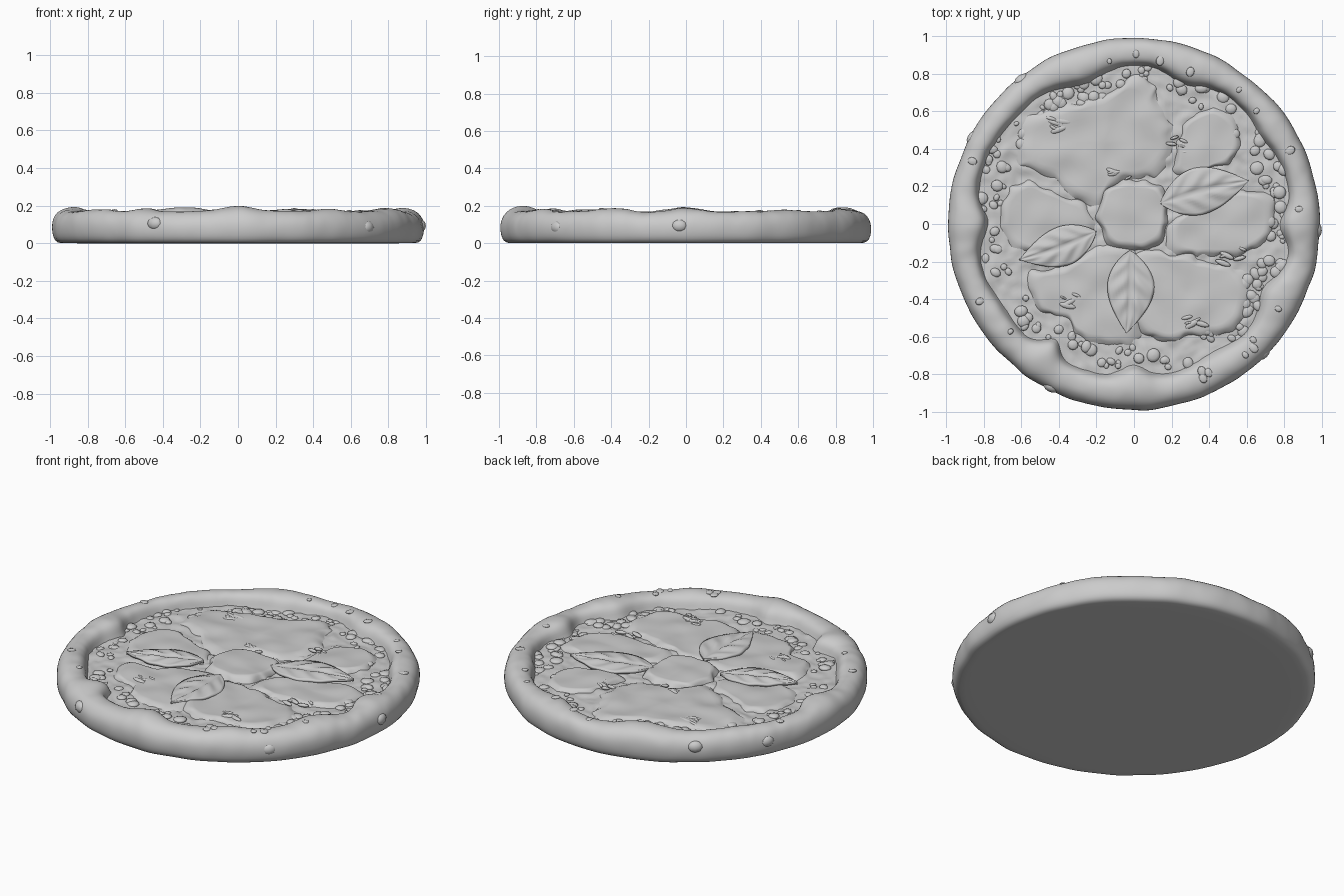
import bpy, random
from math import sin, cos, pi, exp, radians
from mathutils import Vector, noise

if "Cube" in bpy.data.objects:
    bpy.data.objects.remove(bpy.data.objects["Cube"])

random.seed(4)
SAUCE_Z = 0.106


def n3(x, y, z, f):
    return noise.noise(Vector((x * f, y * f, z * f)))


def make(name, verts, faces, subsurf=0):
    me = bpy.data.meshes.new(name)
    me.from_pydata(verts, [], faces)
    me.update()
    for p in me.polygons:
        p.use_smooth = True
    ob = bpy.data.objects.new(name, me)
    bpy.context.collection.objects.link(ob)
    if subsurf:
        m = ob.modifiers.new("smooth", 'SUBSURF')
        m.levels = m.render_levels = subsurf
    return ob


def ring_faces(rings, n):
    return [(r * n + i, (r + 1) * n + i, (r + 1) * n + (i + 1) % n, r * n + (i + 1) % n)
            for r in range(rings - 1) for i in range(n)]


# Swellings of the rim: angle, inward push, angular width, extra height
BUMPS = [(0, .06, 7, .022), (34, .02, 7, .010), (70, .05, 9, .018), (109, .05, 10, .024),
         (155, -.01, 12, .0), (180, .06, 8, .026), (236, .075, 5, .020), (270, .06, 7, .026),
         (300, .02, 9, .010), (333, .06, 9, .020), (213, .01, 8, .010)]


def rim(a):
    d = a * 180 / pi
    rin, top = 0.848, 0.0
    if 190 < d < 350:
        rin -= 0.025 * sin((d - 190) / 160 * pi)
    for c, push, w, h in BUMPS:
        k = exp(-(((d - c + 180) % 360 - 180) / w) ** 2)
        rin -= push * k
        top += h * k
    rout = 0.991 + 0.008 * n3(cos(a), sin(a), 3, 6)
    return rin, rout, top


# Crust: (fraction across the rim, height), closed by a flat underside
PROFILE = [(-.12, .075), (-.02, .105), (.03, .133), (.13, .157), (.3, .168), (.5, .169), (.7, .161),
           (.86, .143), (.97, .112), (1, .075), (.97, .035), (.88, .010), (.74, 0), (.5, 0)]
N = 240
verts = []
for t, z in PROFILE:
    for i in range(N):
        a = 2 * pi * i / N
        rin, rout, top = rim(a)
        r = rin + (rout - rin) * t if z > .05 else rout - .16 * (1 - t)
        x, y = r * cos(a), r * sin(a)
        k = z / .169 if z > .03 else 0
        zz = z + k * (top + .010 * n3(x, y, 0, 5) + .005 * n3(x, y, z, 18))
        dr = k * (.005 * n3(x, y, z + 5, 11) + .003 * n3(x, y, z + 5, 26))
        verts.append((x + dr * cos(a), y + dr * sin(a), max(zz, 0)))
faces = ring_faces(len(PROFILE), N)
verts.append((0, 0, 0))
last = (len(PROFILE) - 1) * N
faces += [(last + i, len(verts) - 1, last + (i + 1) % N) for i in range(N)]
make("crust", verts, faces, 1)


def sauce_height(x, y):
    return SAUCE_Z + .010 * n3(x, y, 2, 9) + .008 * n3(x, y, 4, 22)


# Sauce layer
SR, SN = 70, 240
verts = []
for j in range(SR):
    for i in range(SN):
        a = 2 * pi * i / SN
        r = (.005 + .995 * j / (SR - 1)) * (rim(a)[0] + .01)
        x, y = r * cos(a), r * sin(a)
        verts.append((x, y, sauce_height(x, y)))
make("sauce", verts, ring_faces(SR, SN) + [tuple(range(SN))])


# Melted cheese patches from a few outline points
def cheese(name, pts, lift):
    n, sub, out = len(pts), 12, []
    for i in range(n):
        p0, p1, p2, p3 = (Vector(pts[(i + k) % n]) for k in (-1, 0, 1, 2))
        for s in range(sub):
            t = s / sub
            out.append(.5 * (2 * p1 + (p2 - p0) * t + (2 * p0 - 5 * p1 + 4 * p2 - p3) * t * t
                             + (3 * p1 - p0 - 3 * p2 + p3) * t ** 3))
    if sum(out[i - 1].cross(out[i]) for i in range(len(out))) < 0:
        out.reverse()
    c = sum(out, Vector((0, 0))) / len(out)
    vs, m = [], len(out)
    levels = [.04, .1, .2, .3, .4, .5, .6, .7, .8, .87, .93, .97, 1, 1.02, 1.04]
    for s in levels:
        for p in out:
            q = c + (p - c) * s
            wob = s ** 4 * .03
            q = q + Vector((n3(q.x, q.y, 1, 12), n3(q.x, q.y, 7, 12))) * wob
            edge = max(0, min(1, (1.04 - s) / .16))
            z = SAUCE_Z - .012 + (lift + .012) * edge ** .7 + edge * .012 * n3(q.x, q.y, 9, 7)
            vs.append((q.x, q.y, z))
    make(name, vs, ring_faces(len(levels), m) + [tuple(range(m))])


cheese("cheese_top", [(0, .79), (.1, .73), (.14, .64), (.21, .5), (.18, .34), (.06, .25), (-.1, .22),
                      (-.2, .1), (-.36, .16), (-.46, .26), (-.61, .32), (-.6, .52), (-.42, .62), (-.15, .69)], .020)
cheese("cheese_upper_right", [(.22, .4), (.28, .54), (.42, .62), (.54, .54), (.54, .36), (.4, .28), (.25, .26)], .022)
cheese("cheese_right", [(.2, .02), (.4, .12), (.58, .18), (.72, .14), (.74, -.03), (.62, -.14), (.4, -.17), (.2, -.14)], .020)
cheese("cheese_lower_right", [(.0, -.16), (.2, -.15), (.4, -.2), (.58, -.25), (.61, -.42), (.52, -.56),
                              (.3, -.6), (.1, -.62), (-.04, -.45)], .020)
cheese("cheese_lower_left", [(.0, -.15), (-.2, -.13), (-.36, -.22), (-.55, -.28), (-.52, -.44), (-.36, -.5),
                             (-.3, -.6), (-.12, -.64), (.04, -.57)], .019)
cheese("cheese_left", [(-.22, .06), (-.42, .17), (-.6, .22), (-.71, .08), (-.66, -.1), (-.5, -.15), (-.25, -.08)], .018)
cheese("cheese_center", [(-.2, .05), (-.14, .2), (.0, .23), (.14, .2), (.18, .06), (.14, -.09), (0, -.13), (-.14, -.1)], .033)


# Basil leaves with a midrib groove, quilted veins and drooping rim
def leaf(name, base, tip, width, z):
    b, t = Vector(base), Vector(tip)
    d = t - b
    side = Vector((-d.y, d.x)).normalized()
    nu, nv, vs = 40, 16, []
    for i in range(nu + 1):
        u = i / nu
        w = width / 2 * max(.012, sin(pi * u ** .85)) ** .95
        for j in range(nv + 1):
            v = 2 * j / nv - 1
            env = sin(pi * u)
            p = b + d * u + side * (w * v + .012 * env)
            h = env * (.014 * (1 - v * v) - .014 * exp(-(v / .13) ** 2))
            h += .006 * env * sin(2 * pi * (u * 4 - abs(v) * 1.0)) * min(1, abs(v) * 3) * (1 - v ** 4)
            vs.append((p.x, p.y, z + h))
    fs = [(i * (nv + 1) + j, (i + 1) * (nv + 1) + j, (i + 1) * (nv + 1) + j + 1, i * (nv + 1) + j + 1)
          for i in range(nu) for j in range(nv)]
    m = make(name, vs, fs).modifiers.new("thickness", 'SOLIDIFY')
    m.thickness = .016
    m.offset = -1


leaf("basil_leaf_right", (.14, .11), (.61, .23), .25, .138)
leaf("basil_leaf_left", (-.2, -.04), (-.61, -.19), .21, .135)
leaf("basil_leaf_front", (-.02, -.14), (-.04, -.58), .25, .136)


# Small lumps gathered into one mesh per kind
def lumps(name, items):
    vs, fs, R, S = [], [], 7, 12
    for x, y, z, rx, ry, rz, ang in items:
        o = len(vs)
        for j in range(R):
            th = pi * (.02 + .96 * j / (R - 1))
            for i in range(S):
                a = 2 * pi * i / S
                px, py = rx * sin(th) * cos(a), ry * sin(th) * sin(a)
                vs.append((x + px * cos(ang) - py * sin(ang), y + px * sin(ang) + py * cos(ang), z + rz * cos(th)))
        fs += [tuple(o + k for k in f) for f in ring_faces(R, S)]
        fs += [tuple(o + i for i in range(S)), tuple(o + (R - 1) * S + S - 1 - i for i in range(S))]
    make(name, vs, fs)


# Bubbles of sauce along the foot of the rim
items = []
for k in range(170):
    a = random.uniform(0, 2 * pi)
    r = rim(a)[0] - random.uniform(.0, .13)
    s = random.uniform(.014, .036)
    x, y = r * cos(a), r * sin(a)
    items.append((x, y, sauce_height(x, y), s, s * random.uniform(.7, 1.1), s * .4, random.uniform(0, pi)))
lumps("sauce_bubbles", items)

# Blisters on the rim
items = []
for k in range(18):
    a = random.uniform(0, 2 * pi)
    rin, rout, top = rim(a)
    s = random.uniform(.015, .03)
    r = rin + (rout - rin) * random.uniform(.25, .65)
    x, y = r * cos(a), r * sin(a)
    items.append((x, y, .166 + top + .010 * n3(x, y, 0, 5), s, s * .8, .007, a))
for deg in (128, 152, 243, 315, 358):
    a = radians(deg)
    items.append((.970 * cos(a), .970 * sin(a), random.uniform(.07, .11), .03, .045, .035, a))
lumps("rim_blisters", items)

# Toasted ridges on the cheese
items = []
for cx, cy in ((-.45, .53), (-.36, -.4), (.5, -.17), (.31, -.53), (-.06, .28), (.22, .42)):
    for k in range(5):
        s = random.uniform(.02, .05)
        items.append((cx + random.uniform(-.08, .08), cy + random.uniform(-.04, .04), SAUCE_Z + .016,
                      s, s * .35, .010, random.uniform(-.6, .6)))
lumps("toasted_ridges", items)
